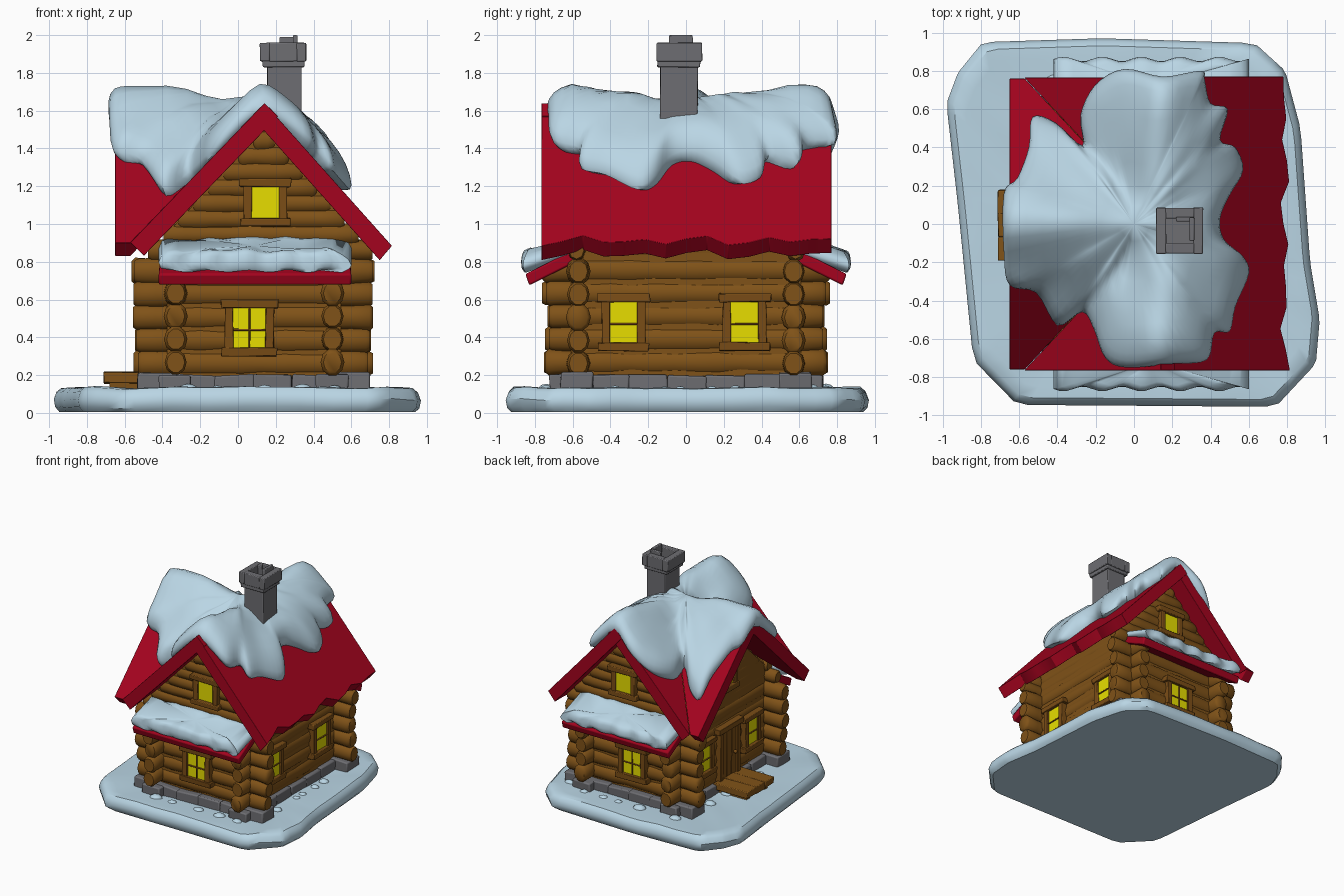
import bpy, bmesh, math, random
from mathutils import Vector, Matrix, noise

if "Cube" in bpy.data.objects:
    bpy.data.objects.remove(bpy.data.objects["Cube"])

random.seed(4)


def material(name, col):
    m = bpy.data.materials.new(name)
    m.diffuse_color = (*col, 1)
    m.use_nodes = True
    m.node_tree.nodes["Principled BSDF"].inputs["Base Color"].default_value = m.diffuse_color
    return m


SNOW = material("snow", (0.49, 0.67, 0.78))
RED = material("roof red", (0.37, 0.001, 0.013))
WOOD = material("log brown", (0.215, 0.085, 0.009))
TRIM = material("trim brown", (0.195, 0.074, 0.008))
STONE = material("stone grey", (0.155, 0.155, 0.168))
GLASS = material("window yellow", (0.8, 0.73, 0.0))

RX, RZ = 0.14, 1.64                    # main ridge position
KL, KR, KC = 1.04, 1.12, 0.972         # slopes: left, right, cross gable


def finish(bm, name, mat, angle=40, bevel=0):
    bmesh.ops.recalc_face_normals(bm, faces=bm.faces)
    me = bpy.data.meshes.new(name)
    bm.to_mesh(me)
    bm.free()
    me.materials.append(mat)
    me.shade_smooth()
    me.set_sharp_from_angle(angle=math.radians(angle))
    ob = bpy.data.objects.new(name, me)
    bpy.context.collection.objects.link(ob)
    if bevel:
        b = ob.modifiers.new("bevel", "BEVEL")
        b.width, b.segments = bevel, 2
    return ob


def box(bm, lo, hi, jitter=0.0, mat=None):
    vs = bmesh.ops.create_cube(bm, size=1)["verts"]
    lo, hi = Vector(lo), Vector(hi)
    for v in vs:
        v.co = Vector([(lo[i] + hi[i]) / 2 + v.co[i] * (hi[i] - lo[i])
                       + random.uniform(-jitter, jitter) for i in range(3)])
        if mat:
            v.co = mat @ v.co


def log(bm, p, q, r, n=10):
    """Lumpy hand-cut log from p to q along x or y, taller than wide."""
    p, q = Vector(p), Vector(q)
    d = q - p
    side = Vector((0, 0, 1)).cross(d).normalized()
    steps = max(3, int(d.length / 0.11))
    ts = [0, 0.02 / d.length] + [i / steps for i in range(1, steps)] + [1 - 0.02 / d.length, 1]
    rings = []
    for i, t in enumerate(ts):
        rr = r * (0.78 if i in (0, len(ts) - 1) else random.uniform(0.9, 1.07))
        rings.append([bm.verts.new(p + d * t + rr * (side * .93 * math.cos(a) + Vector((0, 0, 1.08)) * math.sin(a)))
                      for a in (math.tau * k / n for k in range(n))])
    for a, b in zip(rings, rings[1:]):
        for k in range(n):
            bm.faces.new((a[k], a[(k + 1) % n], b[(k + 1) % n], b[k]))
    bm.faces.new(rings[0])
    bm.faces.new(rings[-1])


def prism(bm, pts, offset):
    """Solid between a flat polygon and its copy moved by offset."""
    a = [bm.verts.new(p) for p in pts]
    b = [bm.verts.new(Vector(p) + Vector(offset)) for p in pts]
    bm.faces.new(a)
    bm.faces.new(b)
    for i in range(len(a)):
        j = (i + 1) % len(a)
        bm.faces.new((a[i], a[j], b[j], b[i]))


def smooth_loop(pts, n=4):
    out = []
    for i in range(len(pts)):
        p0, p1, p2, p3 = [Vector(pts[(i + k) % len(pts)]) for k in (-1, 0, 1, 2)]
        for t in (k / n for k in range(n)):
            out.append(0.5 * (2 * p1 + (p2 - p0) * t + (2 * p0 - 5 * p1 + 4 * p2 - p3) * t * t
                              + (3 * p1 - p0 - 3 * p2 + p3) * t ** 3))
    return out


def mound(name, outline, centre, ground, rings, lump=0.0, angle=60):
    """Snow layer: scaled copies of an outline, raised over a ground height."""
    bm, c, loops = bmesh.new(), Vector(centre), []
    for s, h in rings:
        loop = []
        for p in outline:
            x, y = c + (p - c) * s
            bump = lump * noise.noise(Vector((x * 5, y * 5, 0.3))) if h > 0.02 else 0
            loop.append(bm.verts.new((x, y, ground(x, y) + h + bump)))
        loops.append(loop)
    n = len(outline)
    for a, b in zip(loops, loops[1:]):
        for k in range(n):
            bm.faces.new((a[k], a[(k + 1) % n], b[(k + 1) % n], b[k]))
    bmesh.ops.remove_doubles(bm, verts=bm.verts, dist=0.0005)
    return finish(bm, name, SNOW, angle)


# Snowy ground slab with chamfered corners
ground_pts = [(-.92, .79), (-.79, .95), (-.17, .97), (.63, .945), (.79, .8), (.87, .5), (.92, -.2), (.97, -.5),
              (.95, -.73), (.74, -.955), (.1, -.95), (-.61, -.945), (-.84, -.71), (-.92, .1), (-.98, .63)]
ground_rim = []
for i, p in enumerate(ground_pts):
    a, b = Vector(p), Vector(ground_pts[(i + 1) % len(ground_pts)])
    ground_rim += [a.lerp(b, t) for t in (.08, .36, .64, .92)]
mound("snowy_ground", ground_rim, (0, 0), lambda x, y: 0,
      [(0, .125), (.4, .125), (.7, .125), (.9, .135), (.96, .132), (.985, .11), (1, .07),
       (.992, .03), (.97, .005), (.95, .005), (0, .005)], 0.012, 35)
bm = bmesh.new()
for i in range(24):
    a = math.tau * i / 24 + random.uniform(-.1, .1)
    k = 1 / max(abs(math.cos(a)) / .56, abs(math.sin(a)) / .74)
    bmesh.ops.create_icosphere(bm, subdivisions=2, radius=random.uniform(.025, .045), matrix=Matrix.Translation(
        (.08 + k * math.cos(a), k * math.sin(a), .12)) @ Matrix.Diagonal((1.3, 1.1, .8, 1)))
finish(bm, "snow_lumps", SNOW, 60)

# Stone foundation
bm = bmesh.new()
for s in (-1, 1):
    for i in range(6):
        x = -.53 + i * 1.22 / 6
        top = .215 if i in (0, 5) else .2
        box(bm, (x, s * .58 - .085, .08), (x + .208, s * .58 + .085, top), .007)
    for i in range(7):
        y = -.72 + i * 1.44 / 7
        xc = .085 + s * .415
        box(bm, (xc - .085, y, .08), (xc + .085, y + .21, .2), .007)
finish(bm, "foundation_stones", STONE, 30, .01)

# Solid house core
bm = bmesh.new()
prism(bm, [(-.375, -.61, .17), (.545, -.61, .17), (.545, -.61, 1.06), (RX, -.61, 1.51), (-.375, -.61, .95)],
      (0, 1.22, 0))
prism(bm, [(-.375, -.61, .17), (-.375, .61, .17), (-.375, .61, .89), (-.375, 0, 1.48), (-.375, -.61, .89)], (.4, 0, 0))
finish(bm, "house_core", WOOD)

# Log walls with crossed corner ends
for s, end in ((-1, "front"), (1, "back")):
    bm = bmesh.new()
    for i in range(5):
        z, e = .262 + i * .122, random.uniform(-.025, .015)
        log(bm, (-.55 - e, s * .57, z), (.71 + e, s * .57, z), .067)
    for i in range(8):                               # gable boards
        z = .86 + i * .083
        log(bm, (RX - (1.5 - z) / KL, s * .58, z), (RX + (1.5 - z) / KR, s * .58, z), .054, 8)
    finish(bm, end + "_log_wall", WOOD, 50)
for x, end in ((-.33, "left"), (.5, "right")):
    bm = bmesh.new()
    for i in range(5):
        z, e = .268 + i * .122, random.uniform(-.025, .015)
        log(bm, (x, -.75 - e, z), (x, .75 + e, z), .066)
    for i in range(7 if x < 0 else 3):
        z = .86 + i * .083
        w = (1.48 - z) / KC if x < 0 else .6
        log(bm, (x, -w, z), (x, w, z), .054, 8)
    finish(bm, end + "_log_wall", WOOD, 50)


# Roof slabs
def main_z(x):
    return RZ - (KL * (RX - x) if x < RX else KR * (x - RX))


def cross_z(y):
    return RZ - KC * abs(y)


T = .1
bm = bmesh.new()
edge = [(.79 + .018 * math.sin(i * 2.1 + 1) + .01 * math.cos(i * 5), -.765 + i * 1.535 / 14) for i in range(15)]
prism(bm, [(x, y, main_z(x)) for x, y in [(RX, .77), (RX, -.765)] + edge], Vector((-.85, 0, -1)).normalized() * T)
for s in (-1, 1):
    prism(bm, [(x, y, main_z(x)) for x, y in ((RX, 0), (RX, s * .765), (-.57, s * .765), (-.57, s * .76))],
          Vector((KL, 0, -1)).normalized() * T)
    prism(bm, [(x, y, cross_z(y)) for x, y in ((RX, 0), (-.65, 0), (-.65, s * .76), (-.57, s * .76))],
          Vector((0, -s * KC, -1)).normalized() * T)
finish(bm, "roof", RED, 30, .012)


# Thick snow draped over the ridges, a little deeper on the right slope
def drape(x, y):
    k = KL if x < RX else KR
    m = RZ - k * math.sqrt((x - RX) ** 2 + .005) + .1 * max(0, min(x - RX, .3))
    return max(m, RZ - KC * math.sqrt(y * y + .005)) if x < RX else m


roof_snow = [(.35, .8), (.15, .77), (-.05, .81), (-.2, .73), (-.28, .57), (-.27, .41), (-.41, .53), (-.53, .56),
             (-.55, .4), (-.61, .24), (-.68, .16), (-.68, -.15), (-.65, -.32), (-.51, -.36), (-.4, -.53), (-.27, -.46),
             (-.21, -.55), (-.15, -.7), (-.04, -.75), (.2, -.73), (.38, -.71), (.42, -.57), (.5, -.56), (.53, -.43),
             (.6, -.26), (.57, -.17), (.47, -.08), (.45, .03), (.5, .15), (.57, .28), (.53, .4), (.45, .44),
             (.49, .6), (.4, .63), (.37, .75)]
mound("roof_snow", smooth_loop(roof_snow), (0, 0), drape,
      [(0, .1), (.12, .1), (.25, .11), (.4, .13), (.55, .15), (.7, .16), (.82, .16), (.9, .15),
       (.95, .135), (.985, .105), (1, .065), (.985, .03), (.95, 0), (.88, -.05), (.6, -.06), (.3, -.04), (0, -.03)],
      .035)

# Small awnings with snow, front and back
for s, end in ((-1, "front"), (1, "back")):
    def awning_z(x, y):
        return .86 - .5 * (abs(y) - .6)

    def awning_snow_z(x, y):
        return .85 - .32 * (abs(y) - .6) + .008 * math.sin(x * 31)
    bm = bmesh.new()
    prism(bm, [(x, y, awning_z(x, y)) for x, y in ((-.41, s * .58), (.59, s * .58), (.6, s * .85), (-.42, s * .85))],
          (0, -s * .02, -.06))
    finish(bm, end + "_awning", RED, 30, .01)
    rim = [Vector((-.42 + i * 1.02 / 30, s * (.862 + .012 * math.sin(i * 1.05)))) for i in range(31)]
    rim += [Vector((.6 - i * .102, s * .6)) for i in range(11)]
    mound(end + "_awning_snow", rim, (.09, s * .72), awning_snow_z,
          [(0, .075), (.5, .08), (.8, .08), (.91, .073), (.97, .055), (1, .025), (.98, 0), (.9, -.02), (0, -.02)], .02)


# Windows: u across, depth toward -y, then turned to face each wall
def window(name, x, y, z, turn, w, h, bars=""):
    m = Matrix.Translation((x, y, z)) @ Matrix.Rotation(math.radians(turn), 4, "Z")
    bm = bmesh.new()
    box(bm, (-w / 2, -.014, -h / 2), (w / 2, .03, h / 2), 0, m)
    finish(bm, name + "_glass", GLASS)
    bm = bmesh.new()
    for s in (-1, 1):
        u = s * (w / 2 + .02)
        box(bm, (u - .022, -.03, -h / 2 - .03), (u + .022, .04, h / 2 + .03), .003, m)
    box(bm, (-w / 2 - .065, -.04, h / 2), (w / 2 + .065, .04, h / 2 + .045), .004, m)
    box(bm, (-w / 2 - .06, -.04, -h / 2 - .045), (w / 2 + .06, .04, -h / 2), .004, m)
    if "v" in bars:
        box(bm, (-.005, -.022, -h / 2), (.005, 0, h / 2), .001, m)
    if "h" in bars:
        box(bm, (-w / 2, -.022, -.015), (w / 2, 0, -.005), .001, m)
    finish(bm, name + "_frame", TRIM, 30, .006)


for s, end, turn in ((-1, "front", 0), (1, "back", 180)):
    window(end + "_window", .06, s * .635, .45, turn, .175, .21, "vh")
    window(end + "_attic_window", .145, s * .632, 1.115, turn, .145, .165)
for i, y in enumerate((-.33, .31)):
    window("right_window_%d" % i, .564, y, .48, 90, .148, .215, "h")
    window("left_window_%d" % i, -.394, y + .01, .48, -90, .135, .215, "h")
window("left_attic_window", -.385, 0, 1.07, -90, .14, .16)

# Door, frame, knob and step
bm = bmesh.new()
for i in range(3):
    box(bm, (-.41, -.1 + i * .064, .2), (-.34, -.037 + i * .064, .62), .002)
box(bm, (-.425, -.14, .2), (-.35, -.1, .64), .003)
box(bm, (-.425, .09, .2), (-.35, .13, .64), .003)
box(bm, (-.435, -.17, .62), (-.35, .16, .67), .004)
bmesh.ops.create_icosphere(bm, subdivisions=2, radius=.016, matrix=Matrix.Translation((-.425, -.07, .4)))
finish(bm, "door", TRIM, 30, .004)
bm = bmesh.new()
for i in range(3):
    box(bm, (-.71, -.19 + i * .121, .155), (-.39, -.065 + i * .121, .215), .004)
for y in (-.15, .09):
    box(bm, (-.68, y, .1), (-.4, y + .05, .17), .003)
finish(bm, "door_step", WOOD, 30, .006)

# Chimney with hollow cap and broken flue
bm = bmesh.new()
box(bm, (.155, -.135, 1.35), (.335, .06, 1.85), .004)
box(bm, (.13, -.15, 1.83), (.35, .075, 1.87), .004)
for lo, hi in (((.115, -.155), (.17, .085)), ((.31, -.155), (.36, .085)),
               ((.165, -.155), (.315, -.1)), ((.165, .03), (.315, .085))):
    box(bm, (*lo, 1.86), (*hi, 1.96), .002)
box(bm, (.29, -.09, 1.84), (.315, .035, 2.0))
box(bm, (.22, .012, 1.84), (.315, .037, 1.99))
finish(bm, "chimney", STONE, 30, .006)
